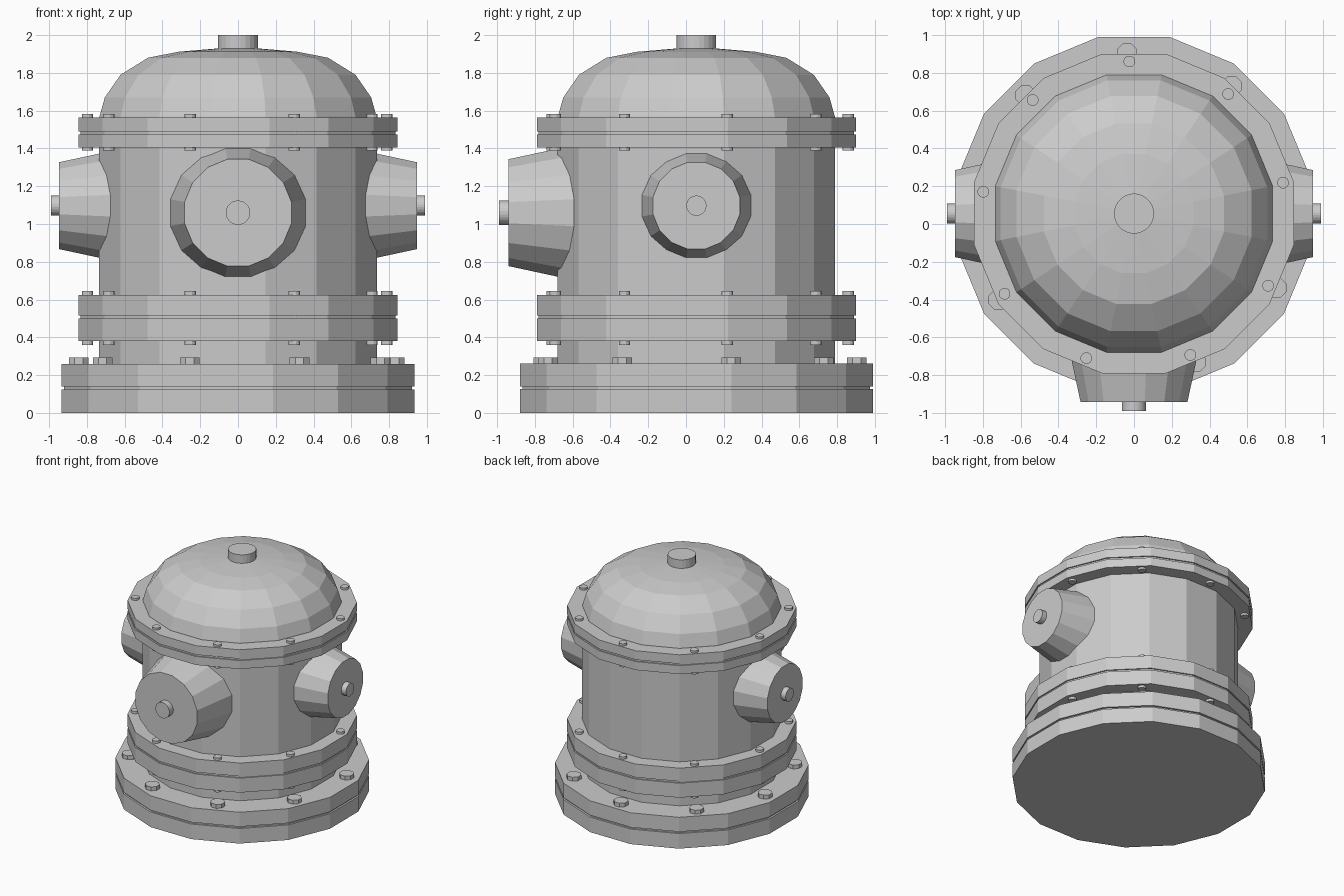
import bpy, bmesh
from math import cos, sin, pi, radians
from mathutils import Matrix, Vector

if "Cube" in bpy.data.objects:
    bpy.data.objects.remove(bpy.data.objects["Cube"], do_unlink=True)

iron = bpy.data.materials.new("cast iron grey")
iron.use_nodes = True
grey = (0.6, 0.6, 0.6, 1)
iron.diffuse_color = grey
iron.node_tree.nodes["Principled BSDF"].inputs["Base Color"].default_value = grey

CENTRE_Y = 0.055
AXIS = Vector((0, CENTRE_Y, 0))


def add_lathe(bm, profile, sides, matrix):
    """Faceted turned solid; profile holds (flat-to-centre radius, height)."""
    rings = []
    for radius, height in profile:
        r = radius / cos(pi / sides)
        angles = [2 * pi * (i + 0.5) / sides for i in range(sides)]
        rings.append([bm.verts.new(matrix @ Vector((r * cos(a), r * sin(a), height)))
                      for a in angles])
    for low, high in zip(rings, rings[1:]):
        for i in range(sides):
            j = (i + 1) % sides
            bm.faces.new((low[i], low[j], high[j], high[i]))
    bm.faces.new(rings[0][::-1])
    bm.faces.new(rings[-1])


def finish(bm, name):
    bmesh.ops.recalc_face_normals(bm, faces=bm.faces)
    mesh = bpy.data.meshes.new(name)
    bm.to_mesh(mesh)
    bm.free()
    mesh.materials.append(iron)
    obj = bpy.data.objects.new(name, mesh)
    bpy.context.collection.objects.link(obj)
    return obj


def lathe(name, profile, sides=16, matrix=Matrix.Translation(AXIS)):
    bm = bmesh.new()
    add_lathe(bm, profile, sides, matrix)
    return finish(bm, name)


def flange(name, radius, bottom, seam, top, inset):
    """Pair of stacked plates with a thin recessed seam between them."""
    gap = 0.015
    lathe(name, [(radius, bottom), (radius, seam), (radius - inset, seam),
                 (radius - inset, seam + gap), (radius, seam + gap), (radius, top)])


def bolt_ring(name, ring_radius, bolt_radius, bottom, top, start, sides):
    bm = bmesh.new()
    for k in range(9):
        a = radians(start + 40 * k)
        place = Matrix.Translation(AXIS + Vector((cos(a), sin(a), 0)) * ring_radius)
        add_lathe(bm, [(bolt_radius, bottom), (bolt_radius, top)], sides, place)
    finish(bm, name)


def outlet(name, direction, height, inner, tip, end, cap_end, stud_radius):
    """Tapered side outlet with a round stud on its cap."""
    turn = Vector(direction).to_track_quat('Z', 'Y').to_matrix().to_4x4()
    place = Matrix.Translation(AXIS + Vector((0, 0, height))) @ turn
    root = tip + 0.215 * (end - inner)
    lathe(name, [(root, inner), (tip, end)], 16, place)
    lathe(name + "_stud", [(stud_radius, end - 0.02), (stud_radius, cap_end)], 24, place)


# Barrel, dome and top knob
lathe("barrel", [(0.735, 0.2), (0.735, 1.45)])
lathe("dome", [(0.735, 1.54), (0.733, 1.57), (0.705, 1.67), (0.622, 1.79),
               (0.477, 1.88), (0.315, 1.912), (0.1, 1.93)])
lathe("top_knob", [(0.105, 1.9), (0.105, 2.0)], 24)

# Stacked plates
flange("base_plate", 0.935, 0.0, 0.125, 0.26, 0.015)
flange("lower_flange", 0.845, 0.38, 0.5, 0.625, 0.01)
flange("upper_flange", 0.845, 1.405, 1.475, 1.565, 0.01)

# Bolts
bolt_ring("base_bolts", 0.85, 0.052, 0.24, 0.292, 12.5, 8)
bolt_ring("lower_flange_bolts", 0.805, 0.03, 0.36, 0.645, 11.75, 12)
bolt_ring("upper_flange_bolts", 0.805, 0.03, 1.388, 1.583, 11.75, 12)

# Outlets
outlet("left_outlet", (1, 0, 0), 1.097, 0.55, 0.23, 0.947, 0.99, 0.053)
outlet("right_outlet", (-1, 0, 0), 1.097, 0.55, 0.23, 0.947, 0.99, 0.053)
outlet("front_outlet", (0, -1, 0), 1.06, 0.55, 0.283, 0.995, 1.045, 0.064)
